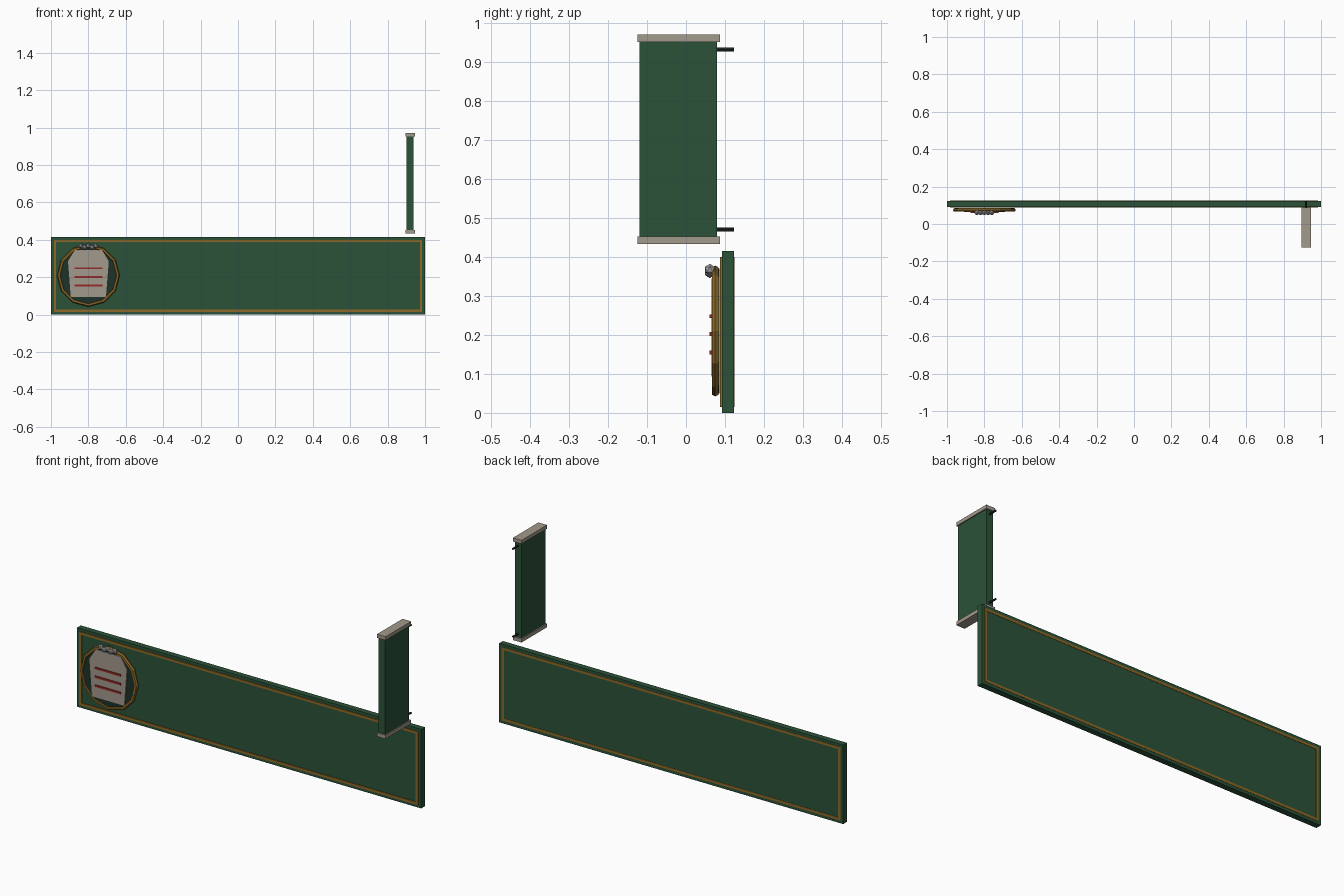
import bpy, bmesh
from math import pi, radians
from mathutils import Matrix

if "Cube" in bpy.data.objects:
    bpy.data.objects.remove(bpy.data.objects["Cube"])


def mat(name, c):
    m = bpy.data.materials.new(name)
    m.diffuse_color = (*c, 1)
    m.use_nodes = True
    m.node_tree.nodes["Principled BSDF"].inputs["Base Color"].default_value = m.diffuse_color
    return m


GREEN = mat("green_paint", (0.024, 0.085, 0.04))
DARK = mat("dark_green", (0.012, 0.032, 0.02))
GOLD = mat("gold", (0.27, 0.14, 0.02))
STONE = mat("stone", (0.36, 0.32, 0.26))
RED = mat("red", (0.3, 0.025, 0.02))
IRON = mat("iron", (0.02, 0.025, 0.025))
FOAM = mat("pale_grey", (0.4, 0.4, 0.4))


def finish(name, bm, m):
    bmesh.ops.recalc_face_normals(bm, faces=bm.faces)
    me = bpy.data.meshes.new(name)
    bm.to_mesh(me)
    bm.free()
    me.materials.append(m)
    ob = bpy.data.objects.new(name, me)
    bpy.context.collection.objects.link(ob)
    return ob


def box(name, x, y, z, m):
    bm = bmesh.new()
    bmesh.ops.create_cube(bm, size=1)
    for v in bm.verts:
        v.co = [a[0] + (c + 0.5) * (a[1] - a[0]) for a, c in zip((x, y, z), v.co)]
    return finish(name, bm, m)


def rod(name, r, sides, x, z, y0, y1, m):
    bm = bmesh.new()
    M = Matrix.Translation((x, (y0 + y1) / 2, z)) @ Matrix.Rotation(pi / 2, 4, 'X')
    bmesh.ops.create_cone(bm, cap_ends=True, segments=sides, radius1=r, radius2=r,
                          depth=y1 - y0, matrix=M)
    return finish(name, bm, m)


def extrude_y(name, loops, y0, y1, m):
    """Extrude one outline, or a frame between two matching outlines, along y."""
    bm = bmesh.new()
    rings = [[bm.verts.new((x, y, z)) for x, z in lp] for y in (y0, y1) for lp in loops]
    n = len(loops[0])
    if len(loops) == 1:
        for r in rings:
            bm.faces.new(r)
        pairs = [(0, 1)]
    else:
        pairs = [(0, 1), (1, 3), (3, 2), (2, 0)]
    for a, b in pairs:
        for i in range(n):
            j = (i + 1) % n
            bm.faces.new((rings[a][i], rings[a][j], rings[b][j], rings[b][i]))
    return finish(name, bm, m)


# long fascia board with gold border on both faces
box("fascia_board", (-1, 1), (0.092, 0.123), (0, 0.415), GREEN)


def rect(i):
    return [(-1 + i, i), (1 - i, i), (1 - i, 0.415 - i), (-1 + i, 0.415 - i)]


for side, y0, y1 in (("front", 0.087, 0.093), ("back", 0.122, 0.1245)):
    extrude_y(side + "_gold_border", [rect(0.015), rect(0.028)], y0, y1, GOLD)

# round badge: disc and twelve-sided gold rim
CX, CZ = -0.8, 0.21
rod("badge_disc", 0.16, 12, CX, CZ, 0.07, 0.086, DARK)
bpy.ops.mesh.primitive_torus_add(major_segments=12, minor_segments=6, major_radius=0.158,
                                 minor_radius=0.01, location=(CX, 0.075, CZ),
                                 rotation=(radians(90), 0, 0))
rim = bpy.context.object
rim.name = "badge_rim"
rim.data.materials.append(GOLD)

# pale emblem with three red bars and a row of small balls on top
half = [(0.073, 0.345), (0.109, 0.285), (0.094, 0.093)]
outline = [(CX + x, z) for x, z in half] + [(CX - x, z) for x, z in reversed(half)]
extrude_y("emblem_body", [outline], 0.065, 0.076, STONE)
for i, z in enumerate((0.155, 0.202, 0.248)):
    box(f"emblem_bar_{i}", (CX - 0.075, CX + 0.075), (0.06, 0.066), (z - 0.005, z + 0.005), RED)
for i in range(5):
    bm = bmesh.new()
    z = 0.368 if i % 2 == 0 else 0.36
    bmesh.ops.create_icosphere(bm, subdivisions=1, radius=0.0145,
                               matrix=Matrix.Translation((CX - 0.04 + 0.02 * i, 0.061, z)))
    finish(f"emblem_ball_{i}", bm, FOAM)

# projecting blade sign with caps and wall pins
SX = 0.92
box("blade_panel", (SX - 0.019, SX + 0.019), (-0.119, 0.08), (0.45, 0.953), GREEN)
for n, z0, z1 in (("bottom", 0.433, 0.452), ("top", 0.951, 0.97)):
    box(f"blade_{n}_cap", (SX - 0.025, SX + 0.025), (-0.1245, 0.087), (z0, z1), STONE)
for n, z in (("lower", 0.47), ("upper", 0.932)):
    rod(f"{n}_wall_pin", 0.005, 8, SX, z, 0.075, 0.123, IRON)
